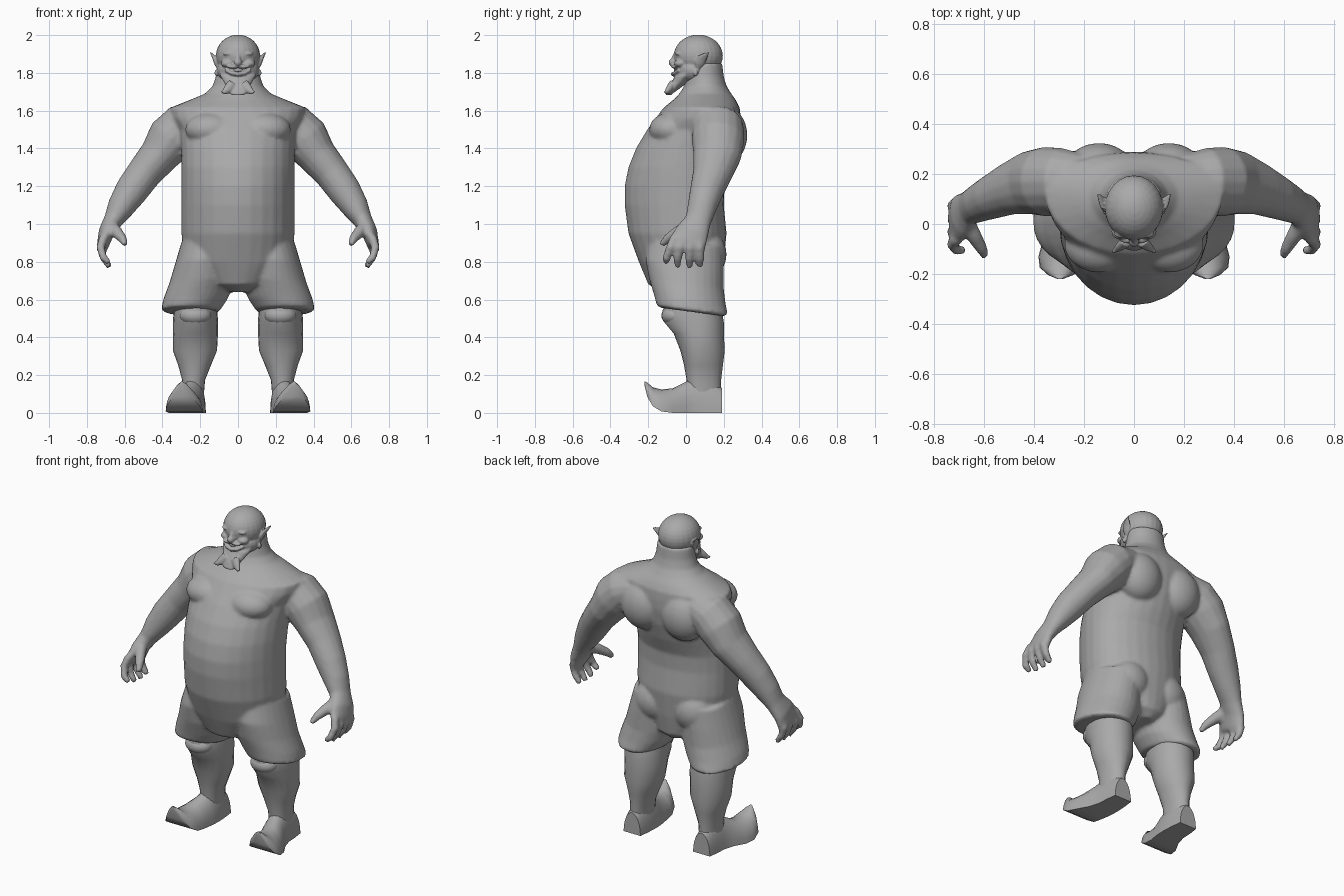
import bpy, bmesh, math
from mathutils import Vector, Matrix

grey = bpy.data.materials.new("grey")
grey.diffuse_color = (0.4, 0.4, 0.4, 1)


def loft(bm, rings):
    """Skin a list of point rings and cap both ends."""
    vs = [[bm.verts.new(p) for p in r] for r in rings]
    n = len(vs[0])
    for a, b in zip(vs, vs[1:]):
        for i in range(n):
            bm.faces.new((a[i], a[(i + 1) % n], b[(i + 1) % n], b[i]))
    bm.faces.new(vs[0][::-1])
    bm.faces.new(vs[-1])


def level_ring(z, cx, w, yf, yb, yc, s=1, tilt=0, n=28):
    """Horizontal oval with separate front and back depth."""
    pts = []
    for i in range(n):
        a = 2 * math.pi * i / n
        y = yc + (yb - yc if math.sin(a) > 0 else yc - yf) * math.sin(a)
        pts.append((s * (cx + w * math.cos(a)), y, z - tilt * (y - 0.03)))
    return pts


def tube(bm, stations, s=1, hint=(0, 1, 0), n=16):
    """Oval tube through (x, y, z, radius across, radius along hint)."""
    ps = [Vector(q[:3]) for q in stations]
    rings = []
    for i, q in enumerate(stations):
        t = (ps[min(i + 1, len(ps) - 1)] - ps[max(i - 1, 0)]).normalized()
        b = Vector(hint)
        b = (b - t * b.dot(t)).normalized()
        a = t.cross(b)
        ring = []
        for k in range(n):
            g = 2 * math.pi * k / n
            p = ps[i] + a * q[3] * math.cos(g) + b * q[4] * math.sin(g)
            ring.append((s * p.x, p.y, p.z))
        rings.append(ring)
    loft(bm, rings)


def ball(bm, c, r):
    m = Matrix.Translation(c) @ Matrix.Diagonal((*r, 1))
    bmesh.ops.create_uvsphere(bm, u_segments=24, v_segments=16, radius=1, matrix=m)


def finish(bm, name, voxel=None, smooth=0):
    bmesh.ops.recalc_face_normals(bm, faces=bm.faces)
    me = bpy.data.meshes.new(name)
    bm.to_mesh(me)
    bm.free()
    me.materials.append(grey)
    ob = bpy.data.objects.new(name, me)
    bpy.context.collection.objects.link(ob)
    if voxel:
        r = ob.modifiers.new("blend", 'REMESH')
        r.mode, r.voxel_size, r.use_smooth_shade = 'VOXEL', voxel, True
        m = ob.modifiers.new("soften", 'SMOOTH')
        m.factor, m.iterations = 0.5, smooth
    else:
        for o in bpy.context.selected_objects:
            o.select_set(False)
        ob.select_set(True)
        bpy.context.view_layer.objects.active = ob
        bpy.ops.object.shade_smooth_by_angle(angle=math.radians(45))
    return ob


# Body: torso and neck (z, half width, front, back, middle)
bm = bmesh.new()
torso = [(.64, .06, -.12, .14, 0), (.68, .18, -.20, .18, 0), (.8, .28, -.25, .2, 0),
         (.95, .30, -.305, .215, 0), (1.1, .30, -.325, .2, 0), (1.2, .30, -.325, .205, 0),
         (1.3, .30, -.305, .245, 0), (1.4, .30, -.265, .275, .02), (1.5, .31, -.205, .29, .07),
         (1.56, .35, -.16, .29, .11), (1.615, .36, -.12, .285, .13), (1.655, .26, -.07, .265, .12),
         (1.69, .175, -.035, .24, .11), (1.73, .135, -.01, .215, .105),
         (1.78, .118, 0, .2, .1), (1.85, .11, 0, .192, .1)]
loft(bm, [level_ring(z, 0, w, f, b, c) for z, w, f, b, c in torso])

# Shorts legs (z, centre x, half width, front, back)
shorts = [(.9, .15, .15, -.2, .2), (.78, .18, .155, -.215, .2), (.68, .195, .17, -.195, .2),
          (.6, .225, .17, -.17, .21), (.545, .25, .157, -.155, .222), (.535, .245, .14, -.13, .2)]
arm = [(.2, .17, 1.55, .09, .11), (.29, .17, 1.515, .125, .135), (.355, .17, 1.45, .13, .14),
       (.42, .165, 1.36, .105, .128), (.5, .14, 1.265, .093, .105), (.565, .11, 1.175, .088, .09),
       (.62, .085, 1.09, .073, .078), (.66, .065, 1.02, .052, .07), (.695, .035, .96, .043, .088),
       (.712, .01, .9, .034, .1), (.715, 0, .875, .025, .095)]
for s in (1, -1):
    loft(bm, [level_ring(z, c, w, f, b, .01, s, .13) for z, c, w, f, b in shorts])
    tube(bm, arm, s)
    # Four curled fingers and a thumb
    for y0, y1, drop in ((-.06, -.105, .795), (-.02, -.045, .772), (.025, .018, .77), (.07, .075, .775)):
        tube(bm, [(.71, y0, .93, .025, .024), (.728, (y0 + y1) / 2, .875, .023, .024),
                  (.712, y1, .82, .02, .022), (.68, y1, drop, .015, .017)], s, n=12)
    tube(bm, [(.68, .02, .99, .04, .035), (.64, -.05, .955, .032, .03),
              (.61, -.1, .92, .024, .024), (.598, -.13, .89, .014, .016)], s, n=12)
    # Shoulder blade, chest and seat muscles
    ball(bm, (s * .14, .21, 1.47), (.14, .115, .15))
    ball(bm, (s * .14, -.08, 1.5), (.14, .115, .09))
    ball(bm, (s * .13, .1, .84), (.13, .115, .13))
finish(bm, "body", .0105, 4)

# Head: skull, jaw, brows, cheeks, nose, lips
bm = bmesh.new()
ball(bm, (0, .065, 1.89), (.117, .13, .112))
ball(bm, (0, .045, 1.815), (.112, .1, .075))
ball(bm, (0, -.068, 1.855), (.021, .024, .022))
tube(bm, [(0, -.055, 1.9, .011, .012), (0, -.07, 1.86, .015, .014)], hint=(1, 0, 0))
for s in (1, -1):
    ball(bm, (s * .045, -.038, 1.902), (.036, .02, .012))
    ball(bm, (s * .056, -.03, 1.85), (.034, .032, .022))
    ball(bm, (s * .025, -.061, 1.833), (.034, .017, .01))
lip = [(-.065, -.035, 1.815, .009, .012), (-.035, -.058, 1.798, .01, .014), (0, -.066, 1.793, .011, .015),
       (.035, -.058, 1.798, .01, .014), (.065, -.035, 1.815, .009, .012)]
tube(bm, lip)
# Beard with two flared points
loft(bm, [level_ring(z, 0, w, f, b, f * .5 + b * .5) for z, w, f, b in
          [(1.81, .1, -.03, .05), (1.78, .092, -.06, .04), (1.75, .074, -.078, .01),
           (1.72, .058, -.095, -.03), (1.695, .05, -.105, -.065), (1.682, .03, -.108, -.08)]])
for s in (1, -1):
    tube(bm, [(.03, -.07, 1.74, .03, .022), (.055, -.09, 1.712, .024, .018),
              (.075, -.105, 1.698, .013, .01), (.09, -.115, 1.7, .003, .003)], s)
    # Pointed ears
    tube(bm, [(.095, .06, 1.815, .012, .012), (.113, .07, 1.85, .013, .026), (.124, .085, 1.877, .011, .027),
              (.136, .105, 1.895, .007, .015), (.145, .122, 1.908, .003, .004)], s, n=12)
    ball(bm, (s * .113, .05, 1.8), (.012, .012, .018))
finish(bm, "head", .005, 2)

# Teeth plate in the open grin
bm = bmesh.new()
tube(bm, [(-.05, -.04, 1.822, .008, .004), (0, -.06, 1.815, .01, .004), (.05, -.04, 1.822, .008, .004)])
finish(bm, "teeth")

# Lower legs and curled boots
leg = [(.62, .225, .11, -.09, .17), (.54, .225, .115, -.125, .19), (.48, .225, .12, -.115, .2),
       (.42, .225, .119, -.065, .2), (.33, .228, .117, -.03, .205), (.25, .23, .086, -.01, .195),
       (.175, .235, .061, .003, .186), (.06, .24, .056, .01, .185)]
boot = [(.19, .24, .058, 0, .13), (.13, .24, .066, 0, .185), (.06, .24, .07, 0, .195),
        (0, .25, .078, 0, .165), (-.07, .275, .092, 0, .13), (-.13, .285, .098, .008, .124),
        (-.175, .29, .088, .035, .135), (-.205, .294, .05, .085, .16), (-.22, .296, .012, .145, .168)]
for s, side in ((1, "left"), (-1, "right")):
    bm = bmesh.new()
    loft(bm, [level_ring(z, c, w, f, b, .07, s, n=20) for z, c, w, f, b in leg])
    finish(bm, side + "_leg")
    bm = bmesh.new()
    rings = []
    for y, c, w, z0, z1 in boot:
        arch = [(s * (c + w * math.cos(math.pi * i / 12)), y,
                 z0 + (z1 - z0) * math.sin(math.pi * i / 12)) for i in range(13)]
        rings.append(arch)
    loft(bm, rings)
    finish(bm, side + "_boot")
    # Knee bulge under the hem
    bm = bmesh.new()
    ball(bm, (s * .225, -.06, .515), (.085, .07, .055))
    finish(bm, side + "_knee")
